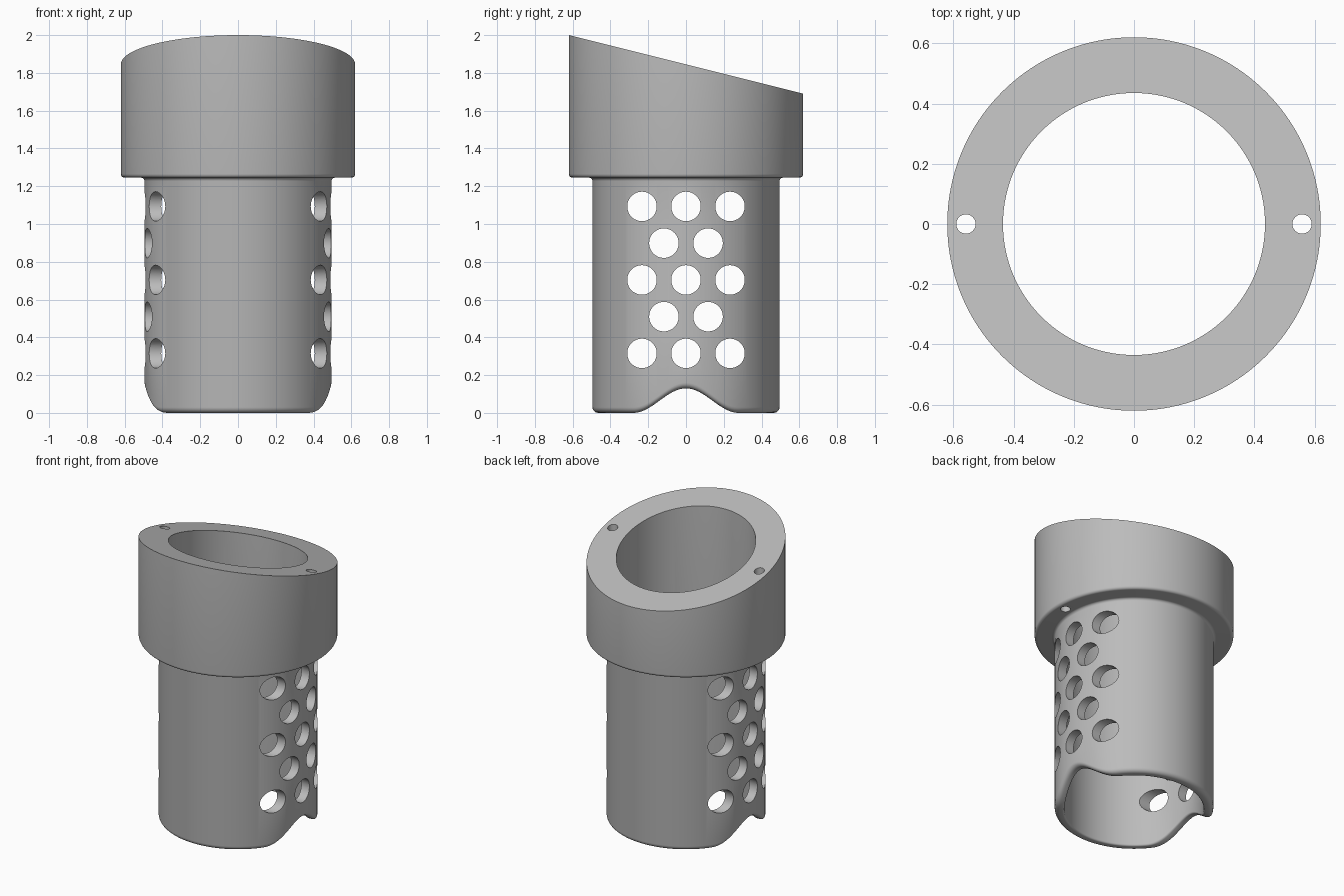
import bpy, bmesh, math
from mathutils import Matrix

default = bpy.data.objects.get("Cube")
if default:
    bpy.data.objects.remove(default)

SEGMENTS = 160
INNER, TUBE, COLLAR = 0.435, 0.495, 0.62
SHOULDER = 1.245

grey = bpy.data.materials.new("plain grey")
grey.use_nodes = True
colour = (0.5, 0.5, 0.5, 1)
grey.diffuse_color = colour
grey.node_tree.nodes["Principled BSDF"].inputs["Base Color"].default_value = colour


def make_object(name, bm):
    bmesh.ops.recalc_face_normals(bm, faces=bm.faces)
    mesh = bpy.data.meshes.new(name)
    bm.to_mesh(mesh)
    bm.free()
    obj = bpy.data.objects.new(name, mesh)
    bpy.context.collection.objects.link(obj)
    mesh.materials.append(grey)
    return obj


def arc(cx, cz, radius, start, end, steps=5):
    """Points on a rounded corner, angles in degrees."""
    angles = [math.radians(start + (end - start) * i / steps) for i in range(steps + 1)]
    return [(cx + radius * math.cos(a), cz + radius * math.sin(a)) for a in angles]


def notch(y):
    """Height of the wavy lower rim, raised on the left and right sides."""
    return 0.13 * math.cos(math.pi * y / 0.56) ** 2 if abs(y) < 0.28 else 0


def slope(y):
    return 1.845 - 0.25 * y


# Wall section: (radius, height, which rim the height follows)
lip, edge, fillet = 0.03, 0.02, 0.018
section = [(r, z, "bottom") for r, z in
           arc(INNER + 0.012, 0.012, 0.012, 180, 270) + arc(TUBE - lip, lip, lip, 270, 360)]
section += [(r, z, "level") for r, z in
            arc(TUBE + fillet, SHOULDER - fillet, fillet, 180, 90)
            + arc(COLLAR - edge, SHOULDER + edge, edge, 270, 360)]
section += [(COLLAR, 0, "top"), (INNER, 0, "top")]

# Sleeve with collar, sloping top and wavy bottom
bm = bmesh.new()
columns = []
for i in range(SEGMENTS):
    a = math.tau * i / SEGMENTS
    column = []
    for r, z, rim in section:
        x, y = r * math.cos(a), r * math.sin(a)
        # the rim is cut along x, so the wave follows y
        base = {"bottom": notch(y), "level": 0, "top": slope(y)}[rim]
        column.append(bm.verts.new((x, y, base + z)))
    columns.append(column)
for i, column in enumerate(columns):
    following = columns[(i + 1) % SEGMENTS]
    for j in range(len(section)):
        k = (j + 1) % len(section)
        bm.faces.new((column[j], following[j], following[k], column[k]))
sleeve = make_object("sleeve", bm)

# Drills: staggered side holes and two pin holes through the collar
bm = bmesh.new()


def drill(radius, depth, matrix):
    bmesh.ops.create_cone(bm, cap_ends=True, segments=48, radius1=radius,
                          radius2=radius, depth=depth, matrix=matrix)


for row in range(5):
    offsets = (-0.117, 0.117) if row % 2 else (-0.233, 0, 0.233)
    for y in offsets:
        place = Matrix.Translation((0, y, 0.315 + row * 0.1945))
        drill(0.078, 2, place @ Matrix.Rotation(math.pi / 2, 4, "Y"))
for side in (-1, 1):
    drill(0.032, 1, Matrix.Translation((side * 0.558, 0, 1.7)))
drills = make_object("drills", bm)
drills.hide_render = True

cut = sleeve.modifiers.new("drilled holes", "BOOLEAN")
cut.operation = "DIFFERENCE"
cut.solver = "EXACT"
cut.object = drills

# Apply the cut, then smooth the curved surfaces
bpy.ops.object.select_all(action="DESELECT")
sleeve.select_set(True)
bpy.context.view_layer.objects.active = sleeve
bpy.ops.object.modifier_apply(modifier=cut.name)
bpy.data.objects.remove(drills)
bpy.ops.object.shade_smooth_by_angle(angle=math.radians(35))
